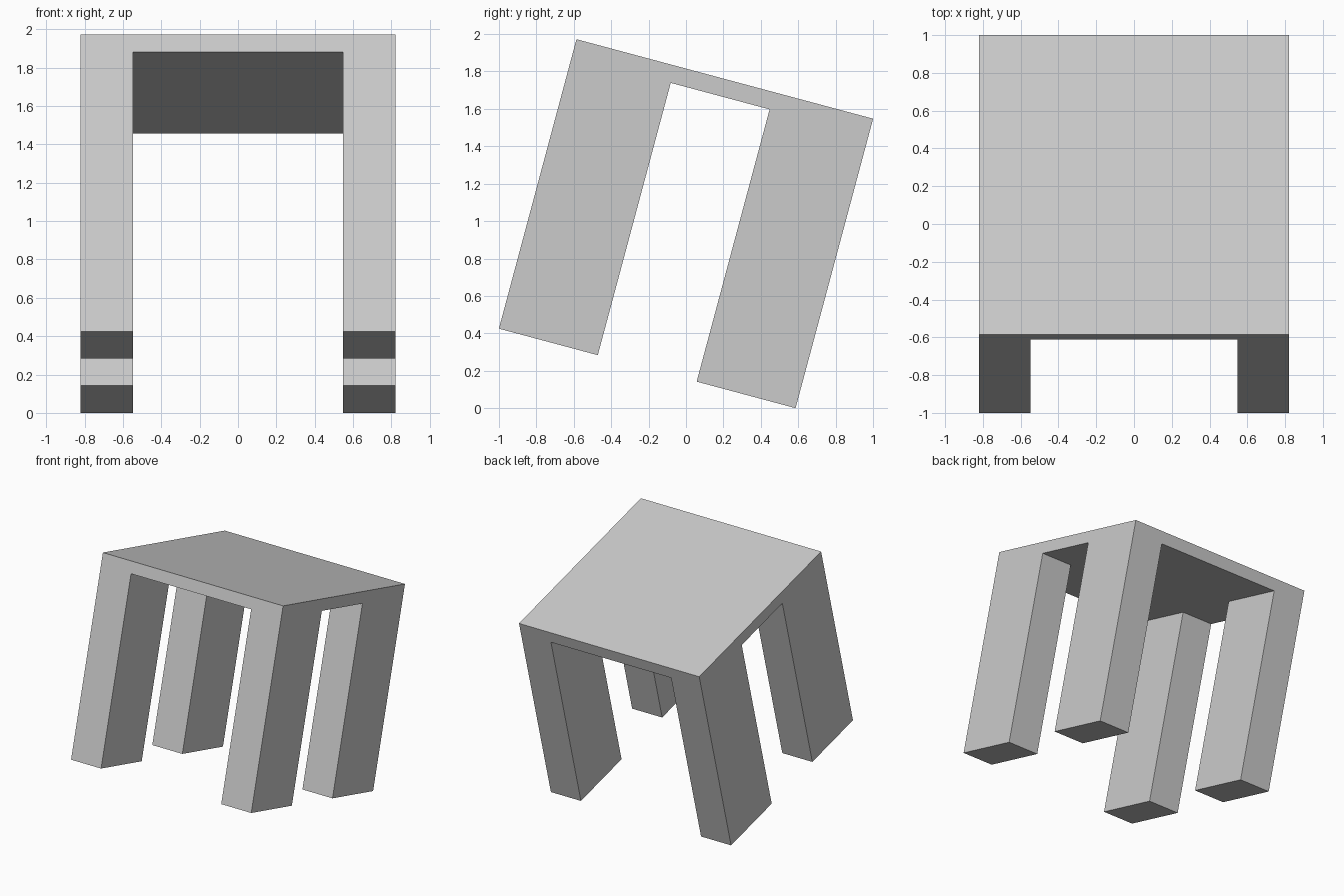
import bpy
import bmesh
import math
from mathutils import Matrix

cube = bpy.data.objects.get("Cube")
if cube:
    bpy.data.objects.remove(cube, do_unlink=True)

SIDE = 1.642        # width and depth of the square top
HEIGHT = 1.602      # overall height before tilting
SLAB = 0.095        # thickness of the top
LEG_X = SIDE / 6    # leg width
LEG_Y = SIDE / 3    # leg depth
TILT = math.radians(-15)

# Plain grey
grey = bpy.data.materials.new("light_grey")
grey.use_nodes = True
grey.diffuse_color = (0.6, 0.6, 0.6, 1)
grey.node_tree.nodes["Principled BSDF"].inputs["Base Color"].default_value = grey.diffuse_color


def extrude_down(bm, faces, depth):
    """Extrude a set of faces straight down and return the new end faces."""
    result = bmesh.ops.extrude_face_region(bm, geom=faces)["geom"]
    verts = [g for g in result if isinstance(g, bmesh.types.BMVert)]
    bmesh.ops.translate(bm, verts=verts, vec=(0, 0, -depth))
    return [g for g in result if isinstance(g, bmesh.types.BMFace)]


# Underside layout: a three by three grid whose corner cells are the leg sections
bm = bmesh.new()
half = SIDE / 2
xs = (-half, LEG_X - half, half - LEG_X, half)
ys = (-half, LEG_Y - half, half - LEG_Y, half)
rows = [[bm.verts.new((x, y, HEIGHT / 2 - SLAB)) for x in xs] for y in ys]
cells = [bm.faces.new((rows[j][i], rows[j + 1][i], rows[j + 1][i + 1], rows[j][i + 1]))
         for j in range(3) for i in range(3)]

# Slab: one flat top face joined to the grid's outline
top = [bm.verts.new((x, y, HEIGHT / 2))
       for x, y in ((-half, -half), (half, -half), (half, half), (-half, half))]
bm.faces.new(top)
outline = [
    [rows[0][i] for i in range(4)],
    [rows[j][3] for j in range(4)],
    [rows[3][i] for i in reversed(range(4))],
    [rows[j][0] for j in reversed(range(4))],
]
for k, edge in enumerate(outline):
    bm.faces.new(edge + [top[(k + 1) % 4], top[k]])

# Legs: corner cells pulled down, leaving no inner faces
for corner in (0, 2, 6, 8):
    cell = cells[corner]
    extrude_down(bm, [cell], HEIGHT - SLAB)
    if cell.is_valid:
        bmesh.ops.delete(bm, geom=[cell], context="FACES_ONLY")

bmesh.ops.recalc_face_normals(bm, faces=bm.faces[:])

# Lean the table forward and stand it on the ground
bm.transform(Matrix.Rotation(TILT, 4, "X"))
lowest = min(v.co.z for v in bm.verts)
bmesh.ops.translate(bm, verts=bm.verts[:], vec=(0, 0, -lowest))

mesh = bpy.data.meshes.new("tilted_table")
bm.to_mesh(mesh)
bm.free()
mesh.materials.append(grey)
table = bpy.data.objects.new("tilted_table", mesh)
bpy.context.collection.objects.link(table)
